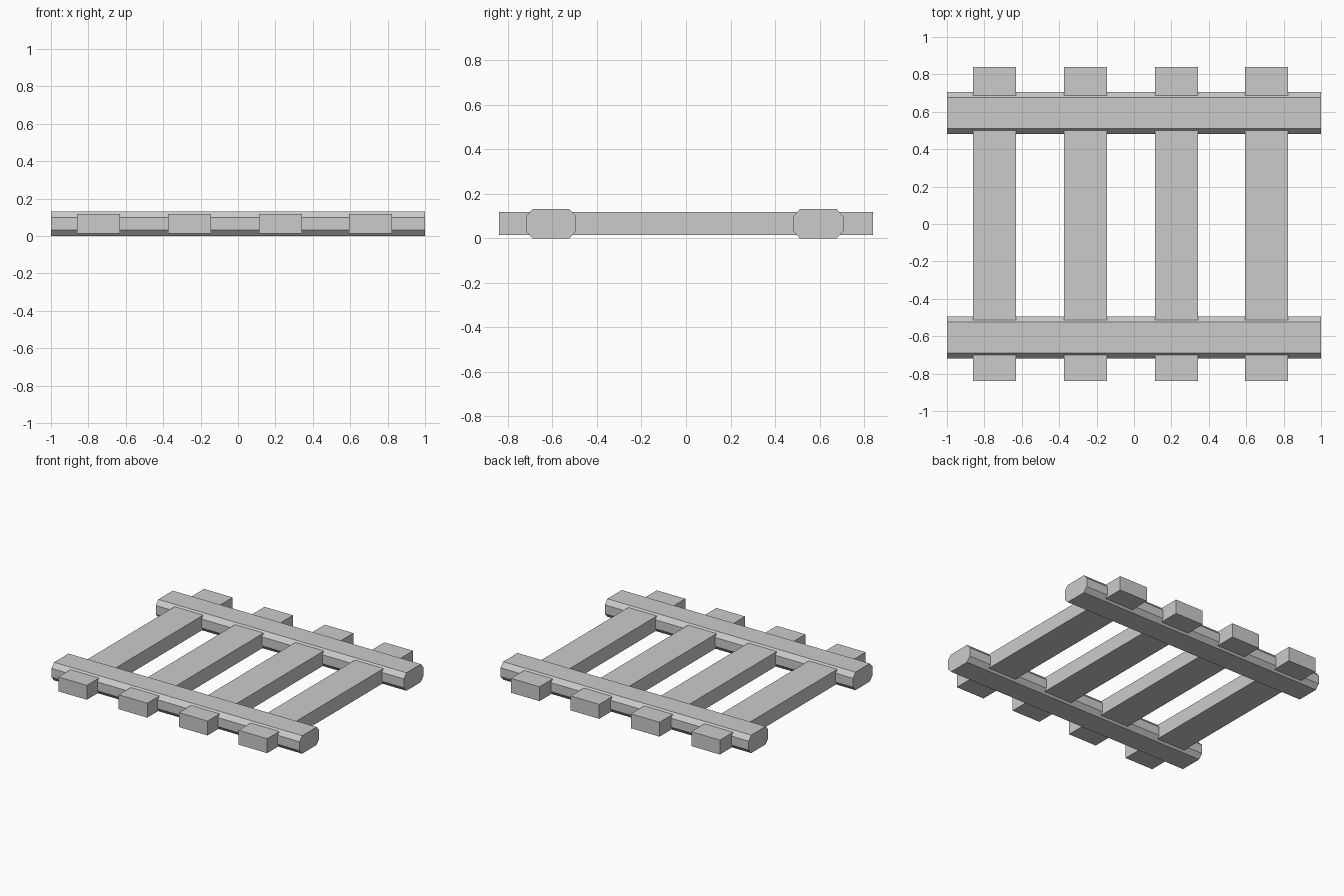
import bpy

if "Cube" in bpy.data.objects:
    bpy.data.objects.remove(bpy.data.objects["Cube"])

def add_mesh(name, verts, faces):
    mesh = bpy.data.meshes.new(name)
    mesh.from_pydata(verts, [], faces)
    obj = bpy.data.objects.new(name, mesh)
    bpy.context.collection.objects.link(obj)
    return obj

def prism_x(name, profile, x0, x1):
    """Extrude a counter-clockwise (y, z) profile along x."""
    n = len(profile)
    verts = [(x, y, z) for x in (x0, x1) for y, z in profile]
    faces = [(i, (i + 1) % n, n + (i + 1) % n, n + i)[::-1] for i in range(n)]
    faces += [tuple(range(n))[::-1], tuple(range(n, 2 * n))]
    return add_mesh(name, verts, faces)

# Two long rails with chamfered eight-sided sections
HALF_W, FLAT, TOP, LOW, HIGH = 0.1125, 0.083, 0.131, 0.033, 0.098
for name, yc in (("front_rail", -0.606), ("back_rail", 0.594)):
    profile = [(yc - FLAT, 0), (yc + FLAT, 0), (yc + HALF_W, LOW), (yc + HALF_W, HIGH),
               (yc + FLAT, TOP), (yc - FLAT, TOP), (yc - HALF_W, HIGH), (yc - HALF_W, LOW)]
    prism_x(name, profile, -1, 1)

# Four square-edged crossbars passing through the rails
bar = [(-0.839, 0.014), (0.839, 0.014), (0.839, 0.119), (-0.839, 0.119)]
for i, xc in enumerate((-0.746, -0.259, 0.227, 0.708)):
    prism_x(f"crossbar_{i + 1}", bar, xc - 0.115, xc + 0.115)
